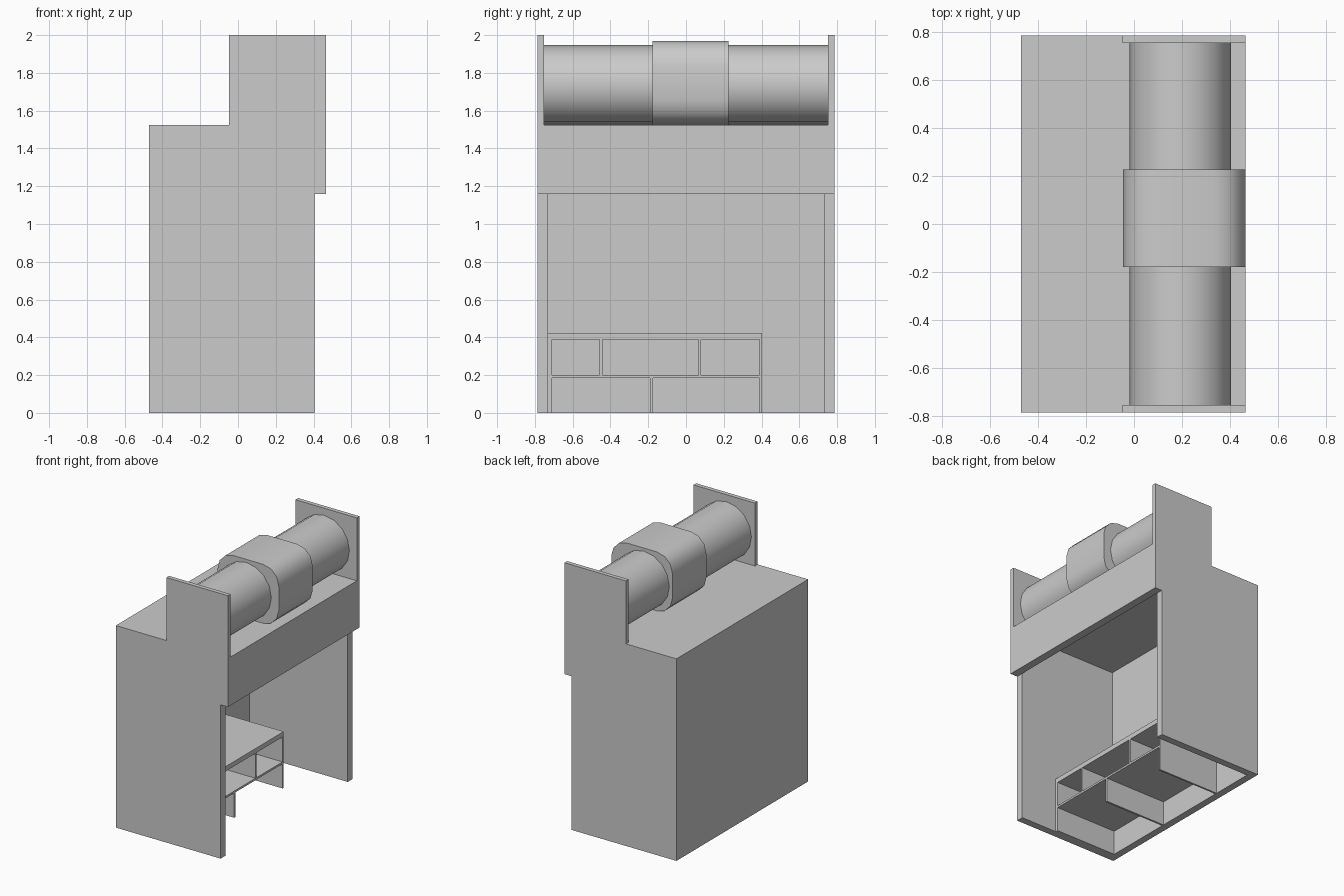
import bpy, bmesh, math
from mathutils import Vector

if "Cube" in bpy.data.objects:
    bpy.data.objects.remove(bpy.data.objects["Cube"])


def box(name, x0, x1, y0, y1, z0, z1):
    bm = bmesh.new()
    bmesh.ops.create_cube(bm, size=1)
    for v in bm.verts:
        v.co = Vector((x1 if v.co.x > 0 else x0,
                       y1 if v.co.y > 0 else y0,
                       z1 if v.co.z > 0 else z0))
    return finish(name, bm)


def extrude_xz(name, pts, y0, y1):
    bm = bmesh.new()
    face = bm.faces.new([bm.verts.new((x, y0, z)) for x, z in pts])
    ext = bmesh.ops.extrude_face_region(bm, geom=[face])
    for v in [g for g in ext["geom"] if isinstance(g, bmesh.types.BMVert)]:
        v.co.y = y1
    return finish(name, bm)


def finish(name, bm):
    bmesh.ops.recalc_face_normals(bm, faces=bm.faces)
    mesh = bpy.data.meshes.new(name)
    bm.to_mesh(mesh)
    bm.free()
    obj = bpy.data.objects.new(name, mesh)
    bpy.context.collection.objects.link(obj)
    return obj


def smooth(obj, degrees):
    bpy.ops.object.select_all(action='DESELECT')
    obj.select_set(True)
    bpy.context.view_layer.objects.active = obj
    bpy.ops.object.shade_smooth_by_angle(angle=math.radians(degrees))


BACK, FRONT, LIP = -0.47, 0.405, 0.465
HALF, WALL = 0.785, 0.055
DECK, HEAD = 1.525, 1.16
INNER = HALF - WALL

# Side walls with overhanging header step, and the roll end plates above
side = [(BACK, 0), (FRONT, 0), (FRONT, HEAD), (LIP, HEAD), (LIP, DECK), (BACK, DECK)]
for s, tag in ((-1, "left"), (1, "right")):
    extrude_xz(f"side_wall_{tag}", side, *sorted((s * HALF, s * INNER)))
    box(f"end_plate_{tag}", -0.048, LIP, *sorted((s * HALF, s * (HALF - 0.032))), DECK, 2.0)

# Back, deck and front header of the cabinet
box("back_panel", BACK, BACK + WALL, -INNER, INNER, 0, DECK - WALL)
box("deck", BACK, FRONT, -INNER, INNER, DECK - WALL, DECK)
box("header", FRONT, LIP, -INNER, INNER, HEAD, DECK)

# Low shelf unit inside, open to the front and the floor
SB, SF = BACK + WALL, 0.10
box("shelf_top", SB, SF, -INNER, 0.402, 0.388, 0.424)
box("shelf_end_left", SB, SF, -INNER, -0.71, 0, 0.388)
box("shelf_end_right", SB, SF, 0.388, 0.402, 0, 0.388)
box("shelf_middle", SB, SF, -0.71, 0.388, 0.185, 0.2)
box("shelf_divider_lower", SB, SF, -0.19, -0.175, 0, 0.185)
for i, y in enumerate((-0.45, 0.072)):
    box(f"shelf_divider_upper_{i + 1}", SB, SF, y - 0.007, y + 0.007, 0.2, 0.388)

# Horizontal drum between the end plates
cx, cz, r, sides = 0.192, 1.736, 0.211, 16
ring = [(cx + r * math.cos(2 * math.pi * i / sides),
         cz + r * math.sin(2 * math.pi * i / sides)) for i in range(sides)]
smooth(extrude_xz("drum", ring, -0.753, 0.753), 35)

# Rounded square collar around the drum
x0, x1, z0, z1, rad, steps = -0.045, LIP, DECK, 1.97, 0.13, 3
corners = [(x1 - rad, z1 - rad), (x0 + rad, z1 - rad), (x0 + rad, z0 + rad), (x1 - rad, z0 + rad)]
loop = []
for q, (px, pz) in enumerate(corners):
    for k in range(steps + 1):
        a = math.pi / 2 * (q + k / steps)
        loop.append((px + rad * math.cos(a), pz + rad * math.sin(a)))
smooth(extrude_xz("collar", loop, -0.178, 0.226), 40)
